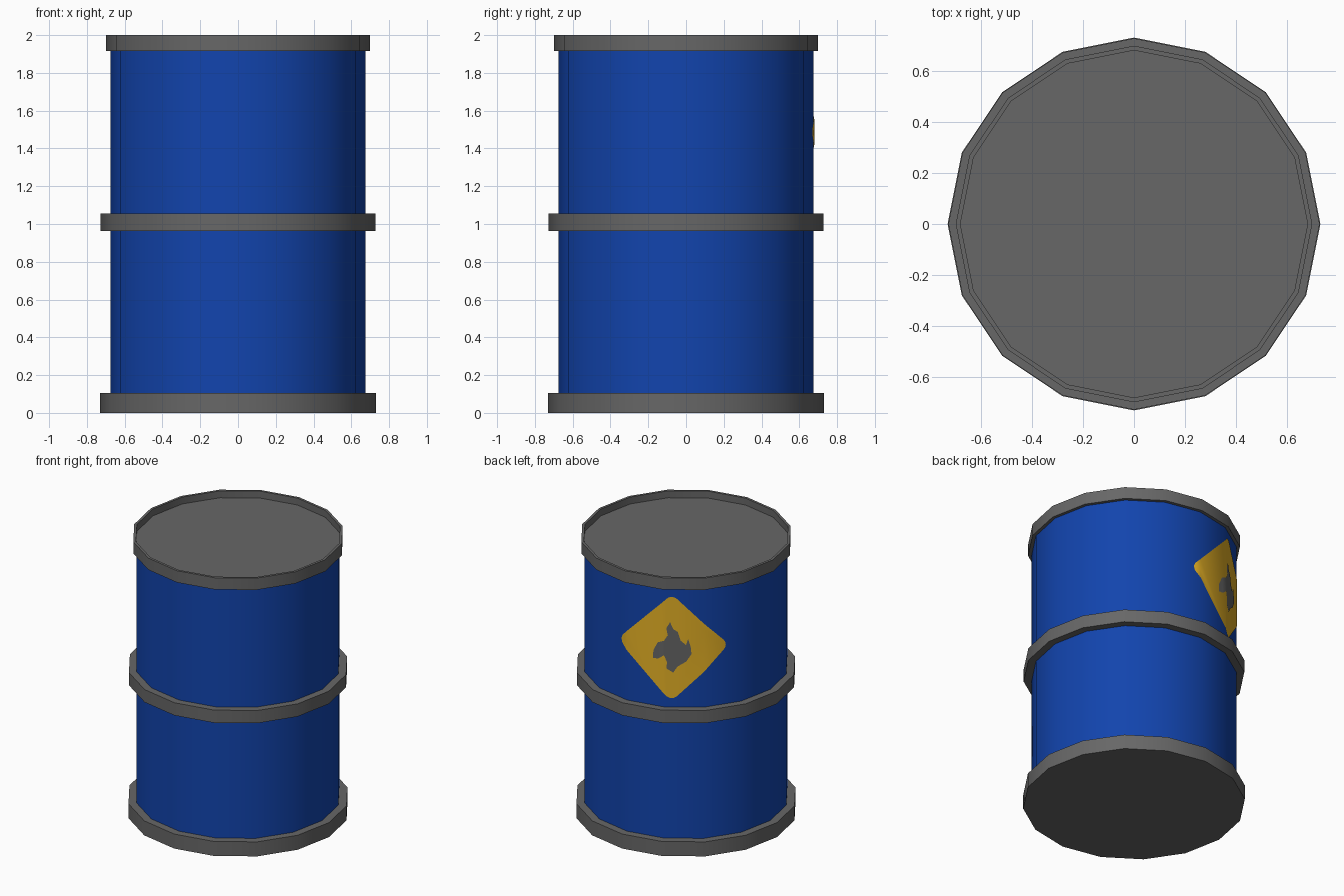
import bpy, bmesh, math
from mathutils import Vector

if "Cube" in bpy.data.objects:
    bpy.data.objects.remove(bpy.data.objects["Cube"])

SIDES = 16
STEP = math.tau / SIDES
BODY_R = 0.675


def material(name, rgb):
    m = bpy.data.materials.new(name)
    m.diffuse_color = (*rgb, 1)
    m.use_nodes = True
    m.node_tree.nodes["Principled BSDF"].inputs["Base Color"].default_value = m.diffuse_color
    return m


blue = material("blue paint", (0.006, 0.058, 0.42))
grey = material("grey metal", (0.135, 0.135, 0.135))
yellow = material("yellow sign", (0.82, 0.46, 0.02))


def finish(name, bm, mat):
    mesh = bpy.data.meshes.new(name)
    bm.to_mesh(mesh)
    bm.free()
    mesh.materials.append(mat)
    ob = bpy.data.objects.new(name, mesh)
    bpy.context.collection.objects.link(ob)
    bpy.ops.object.select_all(action='DESELECT')
    ob.select_set(True)
    bpy.context.view_layer.objects.active = ob
    bpy.ops.object.shade_smooth_by_angle(angle=math.radians(30))
    return ob


def lathe(name, profile, mat):
    """Spin an (r, z) profile round the axis in 16 steps."""
    bm = bmesh.new()
    rings = [[bm.verts.new((r * math.cos(i * STEP), r * math.sin(i * STEP), z))
              for i in range(SIDES)] for r, z in profile]
    for a, b in zip(rings, rings[1:]):
        for i in range(SIDES):
            j = (i + 1) % SIDES
            bm.faces.new((a[i], a[j], b[j], b[i]))
    bmesh.ops.remove_doubles(bm, verts=bm.verts, dist=1e-5)
    return finish(name, bm, mat)


# Drum wall, hoops and recessed lid
lathe("drum_body", [(BODY_R, 0.08), (BODY_R, 1.94)], blue)
lathe("bottom_hoop", [(0, 0), (0.73, 0), (0.73, 0.105), (0.67, 0.105)], grey)
lathe("middle_hoop", [(0.67, 0.963), (0.727, 0.963), (0.727, 1.055), (0.67, 1.055)], grey)
lathe("top_rim_and_lid", [(0.67, 1.915), (0.698, 1.915), (0.698, 2.0),
                          (0.68, 2.0), (0.68, 1.95), (0, 1.95)], grey)

# Warning sign wrapped on the facets of the wall
SIGN_ANGLE, SIGN_Z = math.radians(117), 1.487


def wrap(name, outline, lift, mat):
    """Lay a flat (u, v) outline on the faceted wall."""
    bm = bmesh.new()
    bm.faces.new([bm.verts.new(((SIGN_ANGLE + u / BODY_R) / STEP, v, 0)) for u, v in outline])
    bmesh.ops.triangulate(bm, faces=bm.faces[:])
    for k in range(SIDES):
        bmesh.ops.bisect_plane(bm, geom=bm.verts[:] + bm.edges[:] + bm.faces[:],
                               plane_co=(k, 0, 0), plane_no=(1, 0, 0))
    r = BODY_R + lift
    for v in bm.verts:
        k = math.floor(v.co.x + 1e-5)
        a, b = (Vector((r * math.cos(n * STEP), r * math.sin(n * STEP), 0)) for n in (k, k + 1))
        p = a.lerp(b, v.co.x - k)
        v.co = (p.x, p.y, SIGN_Z + v.co.y)
    return finish(name, bm, mat)


diamond = []
for c in range(4):
    mid = c * math.pi / 2
    for s in range(-3, 4):
        t = mid + s * math.pi / 12
        diamond.append((0.316 * math.cos(mid) + 0.05 * math.cos(t),
                        0.316 * math.sin(mid) + 0.05 * math.sin(t)))
wrap("sign_plate", diamond, 0.004, yellow)

# Flame symbol, anticlockwise from the bottom
flame = [(0.01, -0.18), (0.04, -0.135), (0.095, -0.10), (0.13, -0.045), (0.125, 0.005),
         (0.108, 0.065), (0.095, 0.02), (0.065, 0.01), (0.06, 0.05), (0.04, 0.115),
         (0.01, 0.135), (-0.01, 0.185), (-0.035, 0.14), (-0.025, 0.09), (-0.05, 0.05),
         (-0.095, 0.03), (-0.125, -0.03), (-0.13, -0.09), (-0.09, -0.085), (-0.05, -0.055),
         (-0.015, -0.06), (-0.03, -0.105), (-0.035, -0.15)]
wrap("sign_flame", flame, 0.007, grey)
